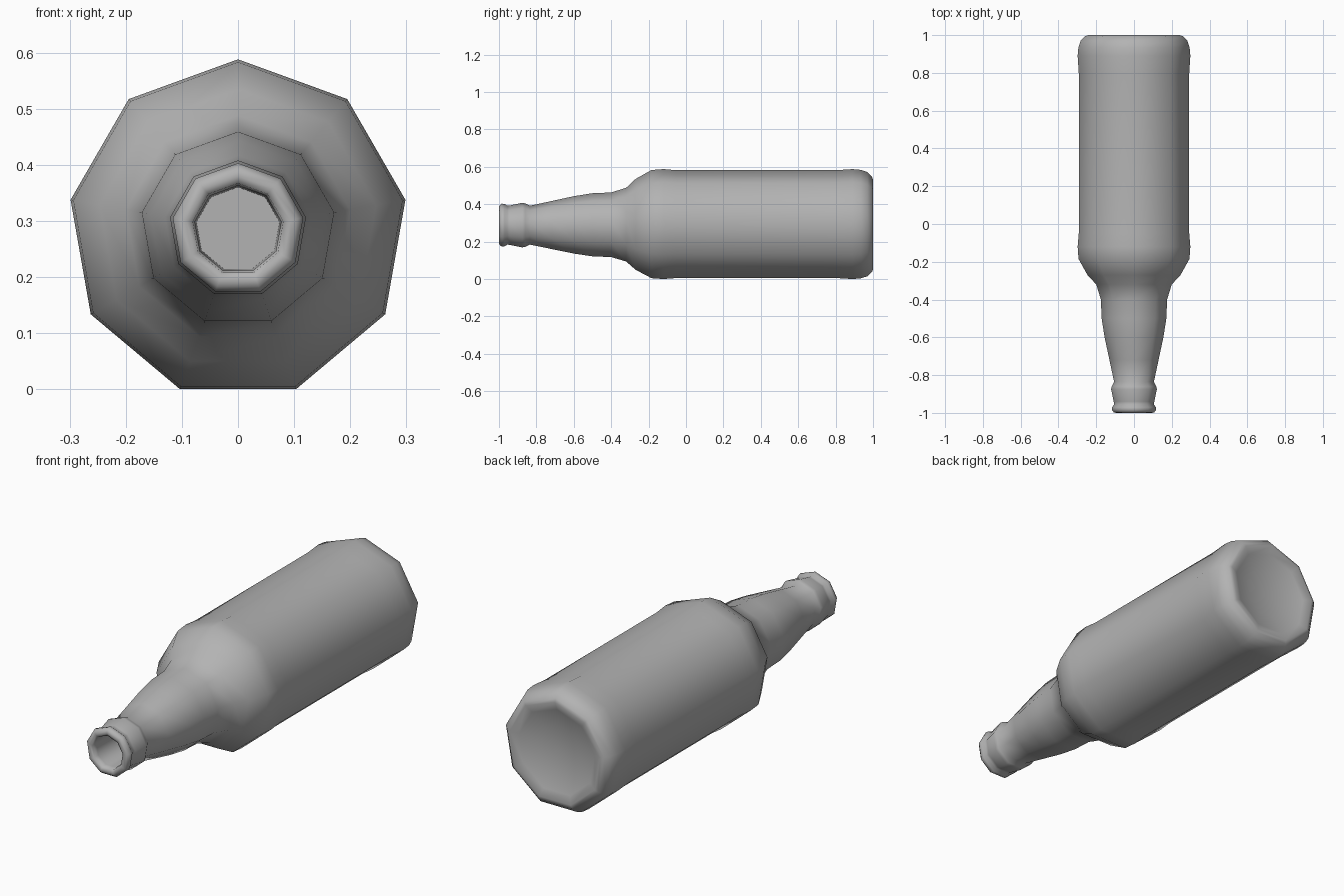
import bpy
import bmesh
from math import sin, cos, pi

cube = bpy.data.objects.get("Cube")
if cube:
    bpy.data.objects.remove(cube)

SIDES = 9
AXIS_Z = 0.285

glass = bpy.data.materials.new("grey_glass")
glass.use_nodes = True
colour = (0.45, 0.45, 0.45, 1)
glass.diffuse_color = colour
glass.node_tree.nodes["Principled BSDF"].inputs["Base Color"].default_value = colour

# Profile as (y, radius): mouth floor, lip, collar, neck, shoulder, body, base
mouth = [(-0.8, 0.075), (-0.97, 0.078), (-0.995, 0.082)]
lip = [(-1.0, 0.095), (-0.998, 0.108), (-0.985, 0.118), (-0.97, 0.117), (-0.955, 0.107)]
collar = [(-0.94, 0.109), (-0.875, 0.123), (-0.86, 0.12), (-0.835, 0.107)]
neck = [(-0.72, 0.132), (-0.6, 0.158), (-0.5, 0.174), (-0.4, 0.178)]
shoulder = [(-0.32, 0.203), (-0.27, 0.25), (-0.185, 0.298), (-0.12, 0.303)]
body = [(-0.05, 0.297), (0.8, 0.297), (0.89, 0.303), (0.935, 0.299)]
base = [(0.97, 0.287), (0.995, 0.262), (1.0, 0.245), (0.985, 0.205), (0.965, 0.12)]
profile = mouth + lip + collar + neck + shoulder + body + base

# Lathe the profile around the lengthwise axis, one corner pointing up
bm = bmesh.new()
rings = []
for y, r in profile:
    angles = [2 * pi * i / SIDES for i in range(SIDES)]
    rings.append([bm.verts.new((r * sin(a), y, AXIS_Z + r * cos(a))) for a in angles])
for a, b in zip(rings, rings[1:]):
    for i in range(SIDES):
        j = (i + 1) % SIDES
        bm.faces.new((a[i], a[j], b[j], b[i]))

# Close the mouth floor and the hollow base
bm.faces.new(rings[0])
centre = bm.verts.new((0, 0.955, AXIS_Z))
for i in range(SIDES):
    bm.faces.new((rings[-1][i], rings[-1][(i + 1) % SIDES], centre))
bmesh.ops.recalc_face_normals(bm, faces=bm.faces)
for f in bm.faces:
    f.smooth = True
# Keep the mouth floor crisp
for e in bm.edges:
    if all(v in rings[0] for v in e.verts):
        e.smooth = False

mesh = bpy.data.meshes.new("bottle")
bm.to_mesh(mesh)
bm.free()
mesh.materials.append(glass)
bottle = bpy.data.objects.new("bottle", mesh)
bpy.context.collection.objects.link(bottle)
